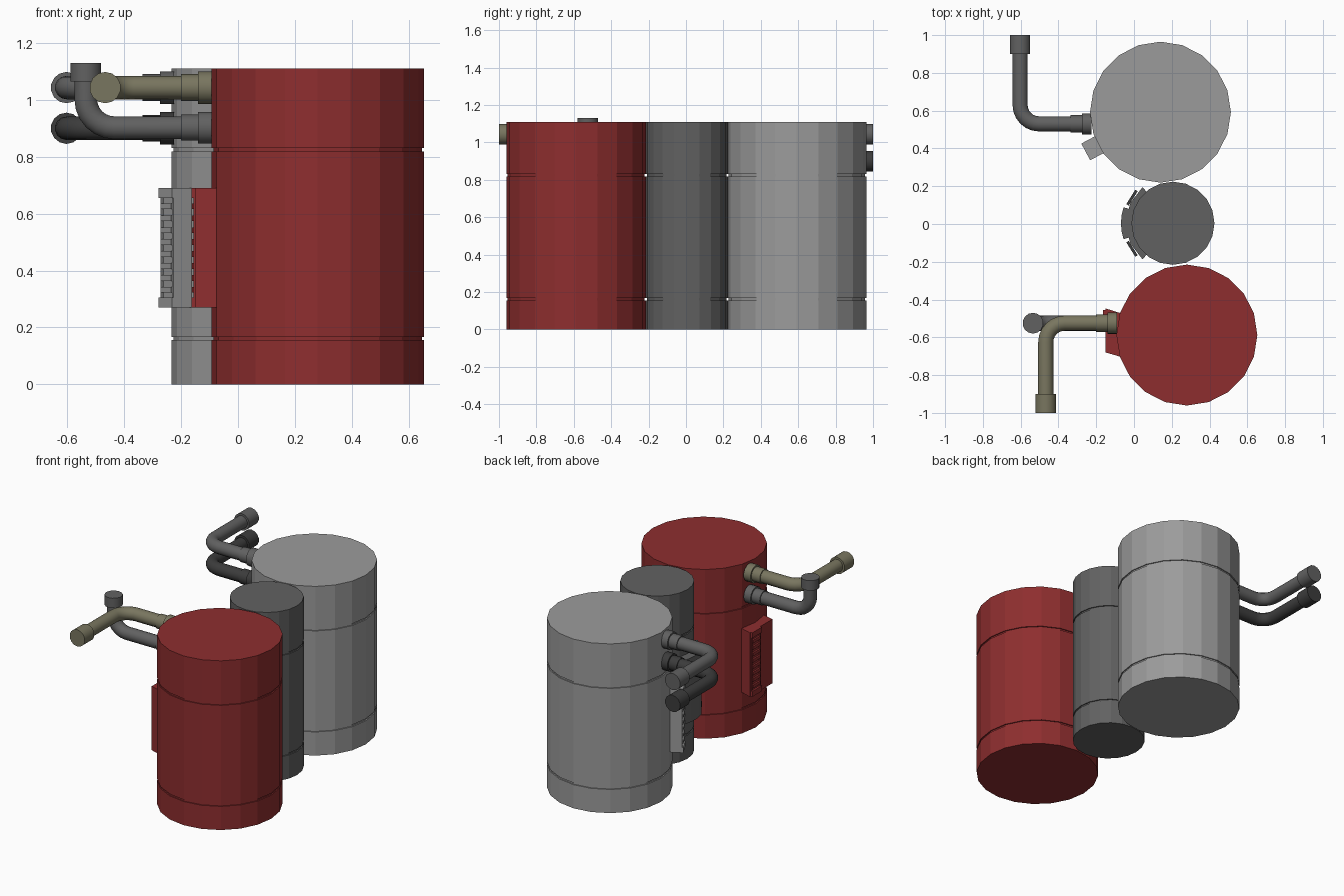
import bpy, bmesh, math
from mathutils import Vector, Matrix

cube = bpy.data.objects.get("Cube")
if cube:
    bpy.data.objects.remove(cube, do_unlink=True)


def material(name, rgb):
    m = bpy.data.materials.new(name)
    m.use_nodes = True
    m.diffuse_color = (*rgb, 1)
    m.node_tree.nodes["Principled BSDF"].inputs["Base Color"].default_value = (*rgb, 1)
    return m


RED = material("red paint", (0.27, 0.027, 0.028))
LIGHT = material("light grey paint", (0.33, 0.33, 0.33))
MID = material("mid grey paint", (0.12, 0.12, 0.12))
BLACK = material("dark grey paint", (0.045, 0.045, 0.045))
OLIVE = material("olive paint", (0.19, 0.18, 0.115))


def finish(name, bm, mat, smooth=False):
    bmesh.ops.recalc_face_normals(bm, faces=bm.faces)
    me = bpy.data.meshes.new(name)
    bm.to_mesh(me)
    bm.free()
    me.materials.append(mat)
    ob = bpy.data.objects.new(name, me)
    bpy.context.collection.objects.link(ob)
    if smooth:
        bpy.ops.object.select_all(action='DESELECT')
        ob.select_set(True)
        bpy.context.view_layer.objects.active = ob
        bpy.ops.object.shade_smooth_by_angle(angle=math.radians(40))
    return ob


def skin(bm, rings):
    """Bridge closed rings of points and cap both ends."""
    loops = [[bm.verts.new(p) for p in ring] for ring in rings]
    n = len(loops[0])
    for a, b in zip(loops, loops[1:]):
        for i in range(n):
            j = (i + 1) % n
            bm.faces.new((a[i], a[j], b[j], b[i]))
    bm.faces.new(loops[0][::-1])
    bm.faces.new(loops[-1])


def circle(center, u, v, r, n):
    return [center + r * (u * math.cos(t) + v * math.sin(t))
            for t in (2 * math.pi * i / n for i in range(n))]


def tank(name, x, y, r, mat):
    """Drum with two thin grooves running round it."""
    profile = [(0, r)]
    for z in (0.155, 0.818):
        profile += [(z, r), (z, r - 0.007), (z + 0.012, r - 0.007), (z + 0.012, r)]
    profile.append((1.11, r))
    bm = bmesh.new()
    skin(bm, [circle(Vector((x, y, z)), Vector((1, 0, 0)), Vector((0, 1, 0)), s, 20)
              for z, s in profile])
    finish(name, bm, mat)


def pipe(name, start, corner, end, mat, r=0.041, bend=0.1):
    """Bent pipe with a stepped collar at the tank and a cap collar at the end."""
    start, corner, end = map(Vector, (start, corner, end))
    d1, d2 = (corner - start).normalized(), (end - corner).normalized()
    side = d1.cross(d2)
    rings = [circle(start, side, side.cross(d1), r, 14)]
    pivot = corner + (d2 - d1) * bend
    for i in range(7):
        t = math.pi / 2 * i / 6
        d = d1 * math.cos(t) + d2 * math.sin(t)
        c = pivot + (d1 * math.sin(t) - d2 * math.cos(t)) * bend
        rings.append(circle(c, side, side.cross(d), r, 14))
    rings.append(circle(end, side, side.cross(d2), r, 14))
    bm = bmesh.new()
    skin(bm, rings)
    tail = 0.1 if abs(d2.y) > 0.5 else 0.065
    collars = ((start, start + d1 * 0.05, d1, 0.057),
               (start + d1 * 0.05, start + d1 * 0.11, d1, 0.047),
               (end - d2 * tail, end, d2, 0.055))
    for a, b, d, cr in collars:
        skin(bm, [circle(p, side, side.cross(d), cr, 14) for p in (a, b)])
    finish(name, bm, mat, True)


def box(bm, lo, hi, frame):
    lo, hi = Vector(lo), Vector(hi)
    size = Matrix.Diagonal((*(hi - lo), 1))
    bmesh.ops.create_cube(bm, size=1, matrix=frame @ Matrix.Translation((lo + hi) / 2) @ size)


def ladder(bm, frame, d, y0, y1):
    """Framed row of louvre slats on a face at distance d along the frame's x."""
    box(bm, (d, y0, 0.27), (d + 0.015, y1, 0.305), frame)
    box(bm, (d, y0, 0.655), (d + 0.015, y1, 0.69), frame)
    for a in (y0, y1 - 0.012):
        box(bm, (d, a, 0.305), (d + 0.008, a + 0.012, 0.655), frame)
    for i in range(8):
        z = 0.322 + i * 0.042
        box(bm, (d, y0 + 0.012, z), (d + 0.013, y1 - 0.012, z + 0.02), frame)


def frame_at(x, y, degrees):
    return Matrix.Translation((x, y, 0)) @ Matrix.Rotation(math.radians(degrees), 4, 'Z')


# Tanks
tank("red_tank", 0.28, -0.588, 0.373, RED)
tank("grey_tank", 0.14, 0.592, 0.373, LIGHT)
tank("middle_tank", 0.206, 0.004, 0.22, MID)

# Red vent panel: slightly skewed block with louvres beside the plain half
bm = bmesh.new()
plan = [(-0.15, -0.447), (-0.03, -0.485), (-0.03, -0.715), (-0.15, -0.68)]
skin(bm, [[(x, y, z) for x, y in plan] for z in (0.27, 0.69)])
ladder(bm, frame_at(0, 0, 180), 0.148, 0.455, 0.555)
finish("red_vent_panel", bm, RED)

# Light grey vent panel: narrow radial block
bm = bmesh.new()
f = frame_at(0.14, 0.592, 208)
box(bm, (0.33, -0.05, 0.27), (0.435, 0.05, 0.69), f)
ladder(bm, f, 0.433, -0.05, 0.05)
finish("grey_vent_panel", bm, LIGHT)

# Middle tank panel: two stepped wraps with louvres on both flanks
bm = bmesh.new()
for r, half in ((0.25, 50), (0.275, 18)):
    angles = [math.radians(180 - half + 2 * half * i / 4) for i in range(5)]
    plan = [(s * math.cos(a), s * math.sin(a))
            for s, row in ((r, angles), (0.2, angles[::-1])) for a in row]
    skin(bm, [[(0.206 + x, 0.004 + y, z) for x, y in plan] for z in (0.27, 0.69)])
finish("middle_panel", bm, MID)
bm = bmesh.new()
for a in (148, 212):
    ladder(bm, frame_at(0.206, 0.004, a), 0.248, -0.045, 0.045)
finish("middle_louvres", bm, BLACK)

# Pipes
pipe("olive_pipe", (-0.09, -0.525, 1.043), (-0.467, -0.525, 1.043), (-0.467, -1, 1.043), OLIVE)
pipe("riser_pipe", (-0.09, -0.525, 0.902), (-0.535, -0.525, 0.902), (-0.535, -0.525, 1.13), MID)
pipe("upper_back_pipe", (-0.225, 0.53, 1.043), (-0.603, 0.53, 1.043), (-0.603, 1, 1.043), MID)
pipe("lower_back_pipe", (-0.225, 0.53, 0.9), (-0.603, 0.53, 0.9), (-0.603, 1, 0.9), BLACK)
